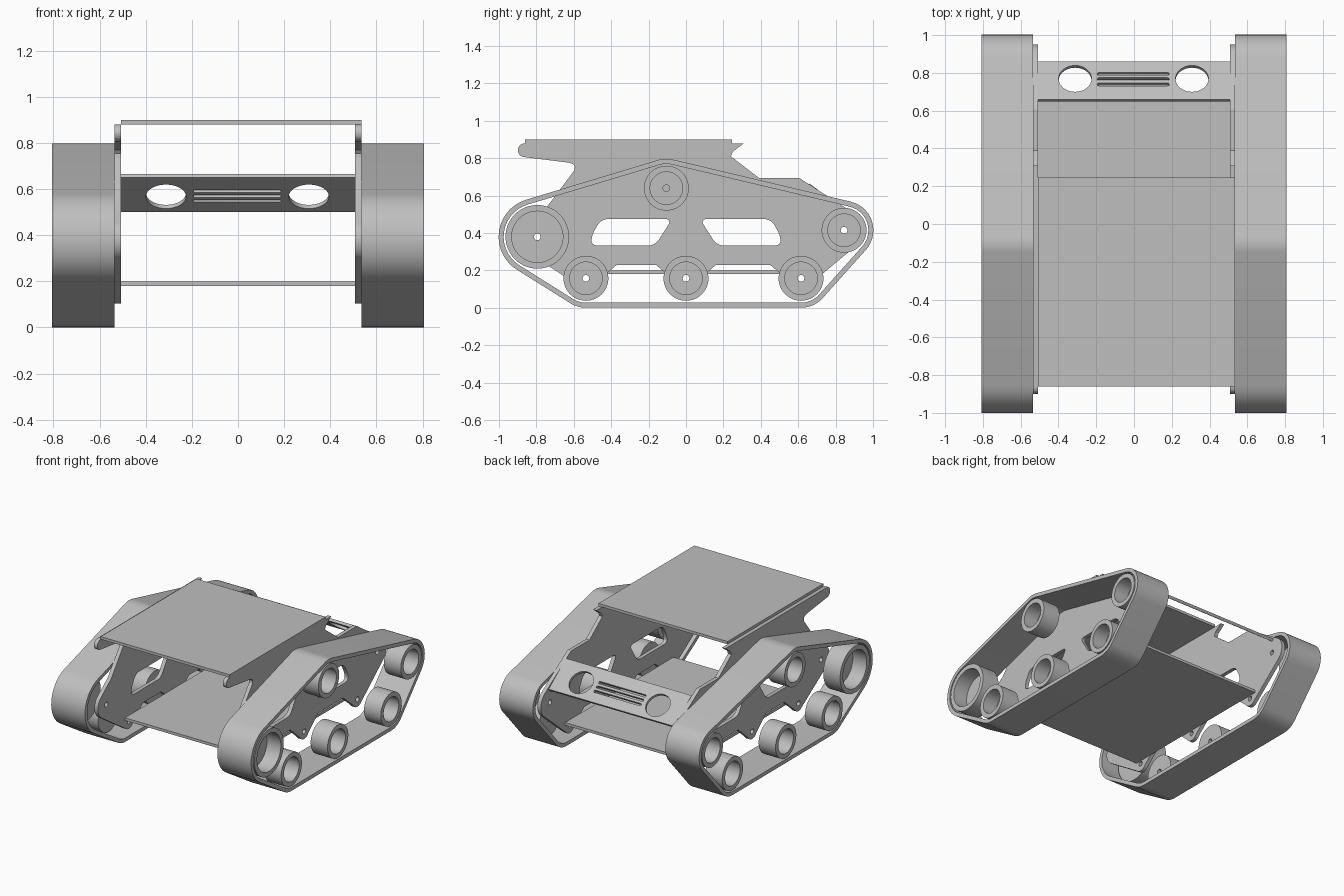
import bpy, bmesh, math
from mathutils import Matrix, Vector

cube = bpy.data.objects.get("Cube")
if cube:
    bpy.data.objects.remove(cube, do_unlink=True)

grey = bpy.data.materials.new("plain grey")
grey.use_nodes = True
COLOUR = (0.52, 0.52, 0.52, 1)
grey.diffuse_color = COLOUR
grey.node_tree.nodes["Principled BSDF"].inputs["Base Color"].default_value = COLOUR


def circle(c, r, n=40):
    return [(c[0] + r * math.cos(2 * math.pi * i / n),
             c[1] + r * math.sin(2 * math.pi * i / n)) for i in range(n)]


def arc(c, r, a0, a1, n=14):
    """Counter-clockwise arc from angle a0 to a1."""
    a1 = a0 + (a1 - a0) % (2 * math.pi)
    return [(c[0] + r * math.cos(a0 + (a1 - a0) * i / n),
             c[1] + r * math.sin(a0 + (a1 - a0) * i / n)) for i in range(n + 1)]


def belt(circles, offset):
    """Loop pulled tight round circles given counter-clockwise."""
    normals = []
    for i, (c1, r1) in enumerate(circles):
        c2, r2 = circles[(i + 1) % len(circles)]
        d = Vector(c2) - Vector(c1)
        normals.append(math.atan2(d.y, d.x) - math.acos((r1 - r2) / d.length))
    pts = []
    for i, (c, r) in enumerate(circles):
        pts += arc(c, r + offset, normals[i - 1], normals[i])
    return pts


def rounded(pts, r, steps=6):
    """Polygon with softened corners."""
    out = []
    for i, p in enumerate(pts):
        p, a, b = Vector(p), Vector(pts[i - 1]), Vector(pts[(i + 1) % len(pts)])
        s = p + (a - p).normalized() * min(r, (a - p).length / 2)
        e = p + (b - p).normalized() * min(r, (b - p).length / 2)
        for k in range(steps + 1):
            t = k / steps
            out.append(tuple(s * (1 - t) ** 2 + p * 2 * t * (1 - t) + e * t * t))
    return out


def slab(name, loops, depth, matrix):
    """Extruded flat shape; loops after the first are holes."""
    curve = bpy.data.curves.new(name, 'CURVE')
    curve.dimensions = '2D'
    curve.fill_mode = 'BOTH'
    curve.extrude = depth / 2
    for pts in loops:
        spline = curve.splines.new('POLY')
        spline.points.add(len(pts) - 1)
        for point, (u, v) in zip(spline.points, pts):
            point.co = (u, v, 0, 1)
        spline.use_cyclic_u = True
    temp = bpy.data.objects.new(name, curve)
    bpy.context.collection.objects.link(temp)
    bpy.context.view_layer.update()
    deps = bpy.context.evaluated_depsgraph_get()
    mesh = bpy.data.meshes.new_from_object(temp.evaluated_get(deps))
    bpy.data.objects.remove(temp, do_unlink=True)
    mesh.transform(matrix)
    bm = bmesh.new()
    bm.from_mesh(mesh)
    bmesh.ops.remove_doubles(bm, verts=bm.verts, dist=1e-5)
    bmesh.ops.recalc_face_normals(bm, faces=bm.faces)
    bm.to_mesh(mesh)
    bm.free()
    return finish(name, mesh)


def finish(name, mesh):
    mesh.materials.clear()
    mesh.materials.append(grey)
    obj = bpy.data.objects.new(name, mesh)
    bpy.context.collection.objects.link(obj)
    bpy.ops.object.select_all(action='DESELECT')
    obj.select_set(True)
    bpy.context.view_layer.objects.active = obj
    bpy.ops.object.shade_smooth_by_angle(angle=math.radians(25))
    return obj


def box(name, lo, hi):
    bm = bmesh.new()
    bmesh.ops.create_cube(bm, size=1)
    lo, hi = Vector(lo), Vector(hi)
    bm.transform(Matrix.Translation((lo + hi) / 2) @ Matrix.Diagonal((*(hi - lo), 1)))
    mesh = bpy.data.meshes.new(name)
    bm.to_mesh(mesh)
    bm.free()
    return finish(name, mesh)


def side_on(x):
    """Puts a flat shape upright, seen along x."""
    return Matrix(((0, 0, 1, x), (1, 0, 0, 0), (0, 1, 0, 0), (0, 0, 0, 1)))


# Wheel centres (y, z) with outer radius
WHEELS = {
    "drive_wheel": ((-0.795, 0.38), 0.17),
    "front_road_wheel": ((-0.535, 0.158), 0.12),
    "middle_road_wheel": ((0, 0.158), 0.12),
    "rear_road_wheel": ((0.615, 0.158), 0.12),
    "idler_wheel": ((0.845, 0.415), 0.12),
    "top_roller": ((-0.105, 0.64), 0.12),
}
RIM, BORE, LOBE = 0.033, 0.018, 0.055
drive, front, middle, rear, idler, roller = [w[0] for w in WHEELS.values()]
track_path = [w for key, w in WHEELS.items() if key != "middle_road_wheel"]

# Side plate outline: lobes round the axles, hooked top corners
rad = math.radians
outline = arc(drive, 0.097, rad(130), rad(230))
outline += arc(front, LOBE, rad(230), rad(-30)) + [(-0.37, 0.23), (-0.16, 0.23)]
outline += arc(middle, LOBE, rad(210), rad(-30)) + [(0.16, 0.23), (0.45, 0.23)]
outline += arc(rear, LOBE, rad(210), rad(-50))
outline += arc(idler, 0.105, rad(-50), rad(56))
outline += [(0.605, 0.695), (0.39, 0.695), (0.24, 0.81), (0.25, 0.835), (0.31, 0.88)]
outline += arc((-0.862, 0.843), 0.037, rad(90), rad(262), 10)
outline += [(-0.63, 0.777), (-0.605, 0.77), (-0.594, 0.755), (-0.597, 0.735), (-0.74, 0.545)]

window = [(-0.455, 0.475), (-0.075, 0.475), (-0.165, 0.333), (-0.505, 0.333), (-0.505, 0.385)]
windows = [rounded([(m * y, z) for y, z in window], 0.04) for m in (1, -1)]
axle_holes = [circle(c, BORE, 20) for c in (drive, front, middle, rear, idler)]

for side, s in (("left", 1), ("right", -1)):
    slab(side + "_side_plate", [outline] + windows + axle_holes, 0.028, side_on(s * 0.521))
    slab(side + "_track", [belt(track_path, 0.037), belt(track_path, 0.01)],
         0.272, side_on(s * 0.671))
    # Cup-shaped wheels: open rim outside, drilled disc inside
    for name, (c, r) in WHEELS.items():
        slab(f"{side}_{name}_rim", [circle(c, r, 48), circle(c, r - RIM, 48)],
             0.136, side_on(s * 0.739))
        slab(f"{side}_{name}_disc", [circle(c, r - RIM, 48), circle(c, BORE, 20)],
             0.024, side_on(s * 0.683))

# Decks
box("top_deck", (-0.507, -0.86, 0.88), (0.535, 0.245, 0.90))
box("floor_deck", (-0.507, -0.58, 0.18), (0.507, 0.67, 0.20))

# Sloping rear panel with two lamp holes and three vent slots
top, bottom = Vector((0, 0.654, 0.657)), Vector((0, 0.854, 0.508))
up = (top - bottom).normalized()
across = Vector((1, 0, 0))
frame = Matrix((across, up, across.cross(up))).transposed().to_4x4()
frame.translation = (top + bottom) / 2
half = (top - bottom).length / 2
panel = [[(-0.507, -half), (0.507, -half), (0.507, half), (-0.507, half)]]
panel += [circle((x, -0.012), 0.087) for x in (-0.312, 0.307)]
for v in (-0.044, -0.009, 0.026):
    panel.append(arc((0.178, v), 0.009, rad(-90), rad(90), 6)
                 + arc((-0.186, v), 0.009, rad(90), rad(270), 6))
slab("rear_panel", panel, 0.02, frame)
